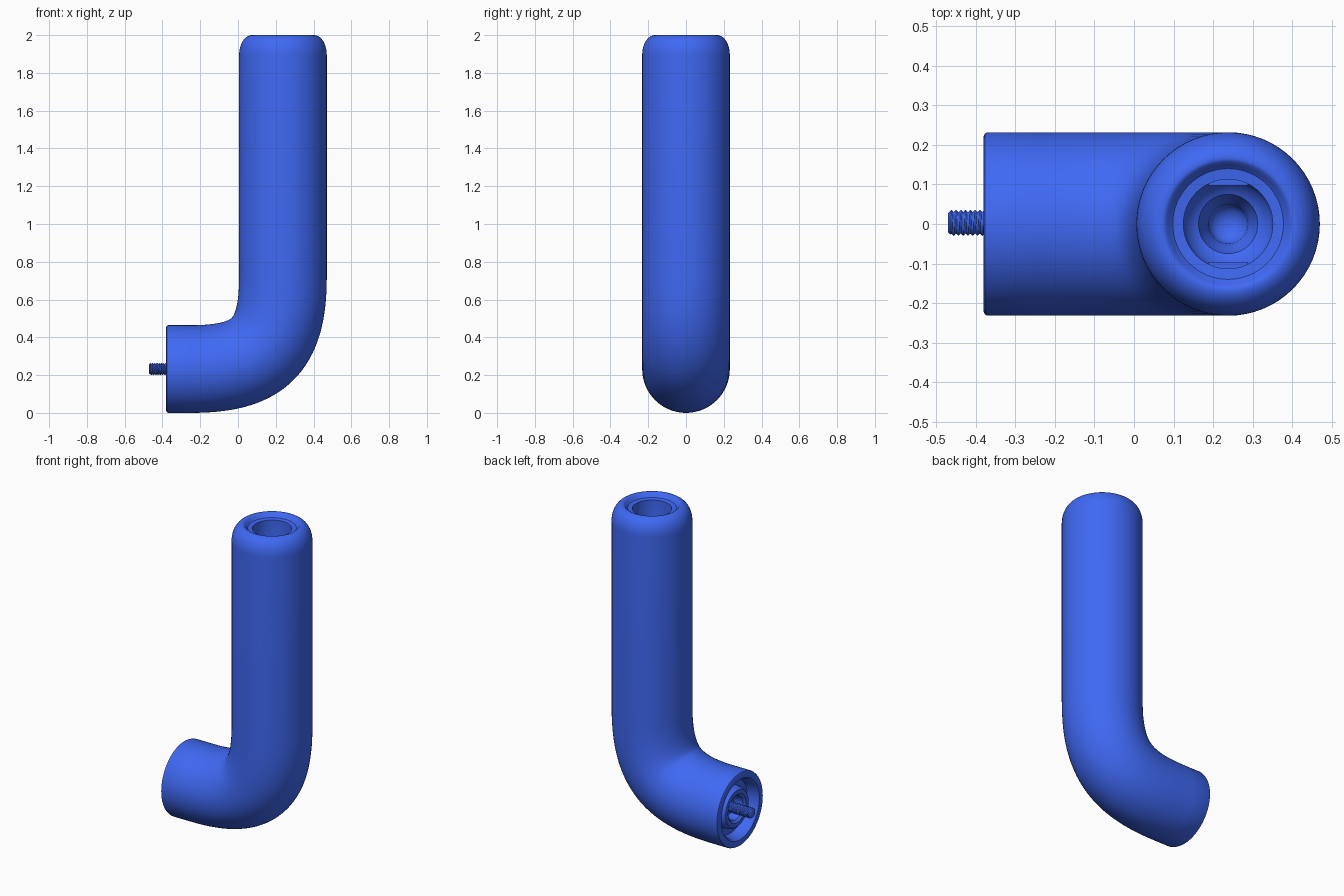
import bpy, bmesh, math
from mathutils import Vector

if "Cube" in bpy.data.objects:
    bpy.data.objects.remove(bpy.data.objects["Cube"])

R = 0.232            # tube radius
AX, AZ = 0.238, 0.232  # vertical axis x, horizontal axis z
END_X, BEND, HANDLE = -0.38, 0.49, 0.75

mat = bpy.data.materials.new("blue")
mat.diffuse_color = (0.05, 0.14, 0.9, 1)
mat.use_nodes = True
mat.node_tree.nodes["Principled BSDF"].inputs["Base Color"].default_value = mat.diffuse_color


def finish(name, bm, angle=35):
    bmesh.ops.recalc_face_normals(bm, faces=bm.faces)
    me = bpy.data.meshes.new(name)
    bm.to_mesh(me)
    bm.free()
    ob = bpy.data.objects.new(name, me)
    bpy.context.collection.objects.link(ob)
    me.materials.append(mat)
    bpy.ops.object.select_all(action='DESELECT')
    ob.select_set(True)
    bpy.context.view_layer.objects.active = ob
    bpy.ops.object.shade_smooth_by_angle(angle=math.radians(angle))
    return ob


def sweep(name, rings, n=64, angle=35):
    """Skin rings of (centre, tangent, radius or radius function of the angle)."""
    bm = bmesh.new()
    loops = []
    for c, t, r in rings:
        side = Vector((0, 1, 0))
        up = t.cross(side)
        loop = []
        for i in range(n):
            a = 2 * math.pi * i / n
            rr = r(a) if callable(r) else r
            loop.append(bm.verts.new(c + (side * math.cos(a) + up * math.sin(a)) * rr))
        loops.append(loop)
    for a, b in zip(loops, loops[1:]):
        for i in range(n):
            j = (i + 1) % n
            bm.faces.new((a[i], a[j], b[j], b[i]))
    bm.faces.new(loops[0])
    bm.faces.new(loops[-1])
    return finish(name, bm, angle)


X, Z = Vector((1, 0, 0)), Vector((0, 0, 1))


def end_ring(depth, r):
    return (Vector((END_X + depth, 0, AZ)), X, r)


def top_ring(z, r):
    return (Vector((AX, 0, z)), Z, r)


# wall end: central socket, raised collar, recess, thin rim
rings = [end_ring(d, r) for d, r in (
    (0.09, 0.03), (0.09, 0.065), (0.035, 0.075), (0.022, 0.09), (0.022, 0.115), (0.035, 0.125),
    (0.07, 0.13), (0.07, 0.17), (0.012, 0.18), (0.0, 0.19), (0.0, R - 0.01),
    (0.003, R - 0.003), (0.01, R))]

# bent body along a Bezier elbow
p0, p3 = Vector((AX - BEND, 0, AZ)), Vector((AX, 0, AZ + BEND))
p1, p2 = p0 + X * BEND * HANDLE, p3 - Z * BEND * HANDLE
for i in range(41):
    t = i / 40
    u = 1 - t
    c = p0 * u**3 + p1 * 3*u*u*t + p2 * 3*u*t*t + p3 * t**3
    d = (p1 - p0) * u*u + (p2 - p1) * 2*u*t + (p3 - p2) * t*t
    rings.append((c, d.normalized(), R))

# rounded top, shallow countersink and stepped bore
for i in range(11):
    a = math.pi / 2 * i / 10
    rings.append(top_ring(1.895 + 0.105 * math.sin(a), 0.165 + (R - 0.165) * math.cos(a)))
rings += [top_ring(z, r) for z, r in (
    (1.997, 0.158), (1.985, 0.15), (1.975, 0.14), (1.972, 0.113), (1.68, 0.113),
    (1.66, 0.105), (1.64, 0.085), (1.635, 0.075), (1.60, 0.062), (1.58, 0.05))]
for i in range(1, 8):
    a = math.pi / 2 * i / 8
    rings.append(top_ring(1.58 - 0.04 * math.sin(a), 0.05 * math.cos(a)))
sweep("bent_tube", rings)

# two small ledges inside the bore
for s in (-1, 1):
    bm = bmesh.new()
    bmesh.ops.create_cube(bm, size=1)
    for v in bm.verts:
        v.co = Vector((AX + v.co.x * 0.1, s * 0.108 + v.co.y * 0.022, 1.82 + v.co.z * 0.04))
    finish("bore_ledge", bm)

# threaded mounting screw
PITCH, X0, X1 = 0.012, -0.465, END_X + 0.095


def thread(x):
    def radius(a):
        f = (x / PITCH + a / (2 * math.pi)) % 1
        return 0.027 + 0.006 * (1 - abs(2 * f - 1))
    return radius


steps = 100
rings = [(Vector((-0.47, 0.003, AZ)), X, 0.024)]
for i in range(steps + 1):
    x = X0 + (X1 - X0) * i / steps
    rings.append((Vector((x, 0.003, AZ)), X, thread(x)))
sweep("mounting_screw", rings, 32, 50)
